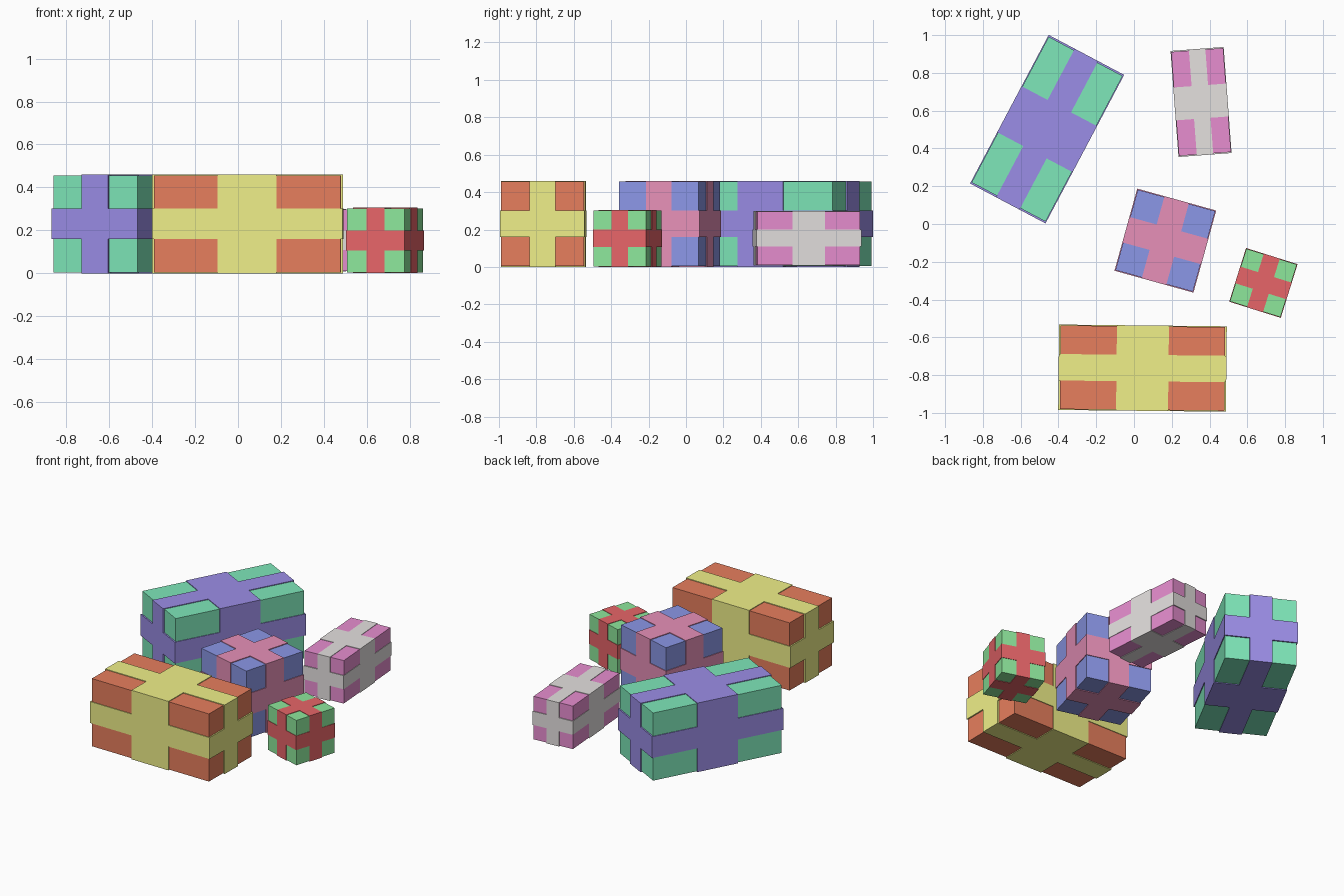
import bpy, bmesh
from math import radians
from mathutils import Matrix, Vector

if "Cube" in bpy.data.objects:
    bpy.data.objects.remove(bpy.data.objects["Cube"])

BAND = 0.31    # ribbon width as a share of each side
INSET = 0.98   # box size relative to the ribbon's outer size


def material(name, rgb):
    m = bpy.data.materials.new(name)
    m.diffuse_color = (*rgb, 1)
    m.use_nodes = True
    m.node_tree.nodes["Principled BSDF"].inputs["Base Color"].default_value = m.diffuse_color
    return m


def blocks(name, sizes, centre, angle, mat):
    """One object made of concentric blocks of the given sizes."""
    bm = bmesh.new()
    for s in sizes:
        bmesh.ops.create_cube(bm, size=1, matrix=Matrix.Diagonal((*s, 1)))
    mesh = bpy.data.meshes.new(name)
    bm.to_mesh(mesh)
    bm.free()
    mesh.materials.append(mat)
    ob = bpy.data.objects.new(name, mesh)
    ob.location = centre
    ob.rotation_euler.z = radians(angle)
    bpy.context.collection.objects.link(ob)
    return ob


def gift(name, centre, size, angle, box_rgb, ribbon_rgb):
    # wrapped box
    blocks(name + "_box", [Vector(size) * INSET], centre, angle,
           material(name + "_paper", box_rgb))
    # three ribbon bands, one around each axis
    bands = []
    for axis in range(3):
        s = Vector(size)
        s[axis] *= BAND
        bands.append(s)
    blocks(name + "_ribbon", bands, centre, angle,
           material(name + "_ribbon", ribbon_rgb))


# name, centre, outer size, turn about z, paper colour, ribbon colour
gift("long_front_gift", (0.045, -0.763, 0.23), (0.888, 0.452, 0.46), -0.6,
     (0.80, 0.21, 0.11), (0.87, 0.87, 0.25))
gift("long_back_gift", (-0.46, 0.502, 0.23), (0.452, 0.89, 0.46), -27.9,
     (0.21, 0.80, 0.49), (0.33, 0.27, 0.80))
gift("middle_gift", (0.166, -0.088, 0.23), (0.434, 0.451, 0.46), -15.5,
     (0.26, 0.31, 0.80), (0.80, 0.28, 0.48))
gift("small_gift", (0.685, -0.312, 0.153), (0.286, 0.298, 0.305), -17.4,
     (0.27, 0.80, 0.33), (0.80, 0.13, 0.14))
gift("slim_gift", (0.355, 0.646, 0.154), (0.282, 0.563, 0.292), 4.3,
     (0.80, 0.27, 0.63), (0.78, 0.75, 0.74))
